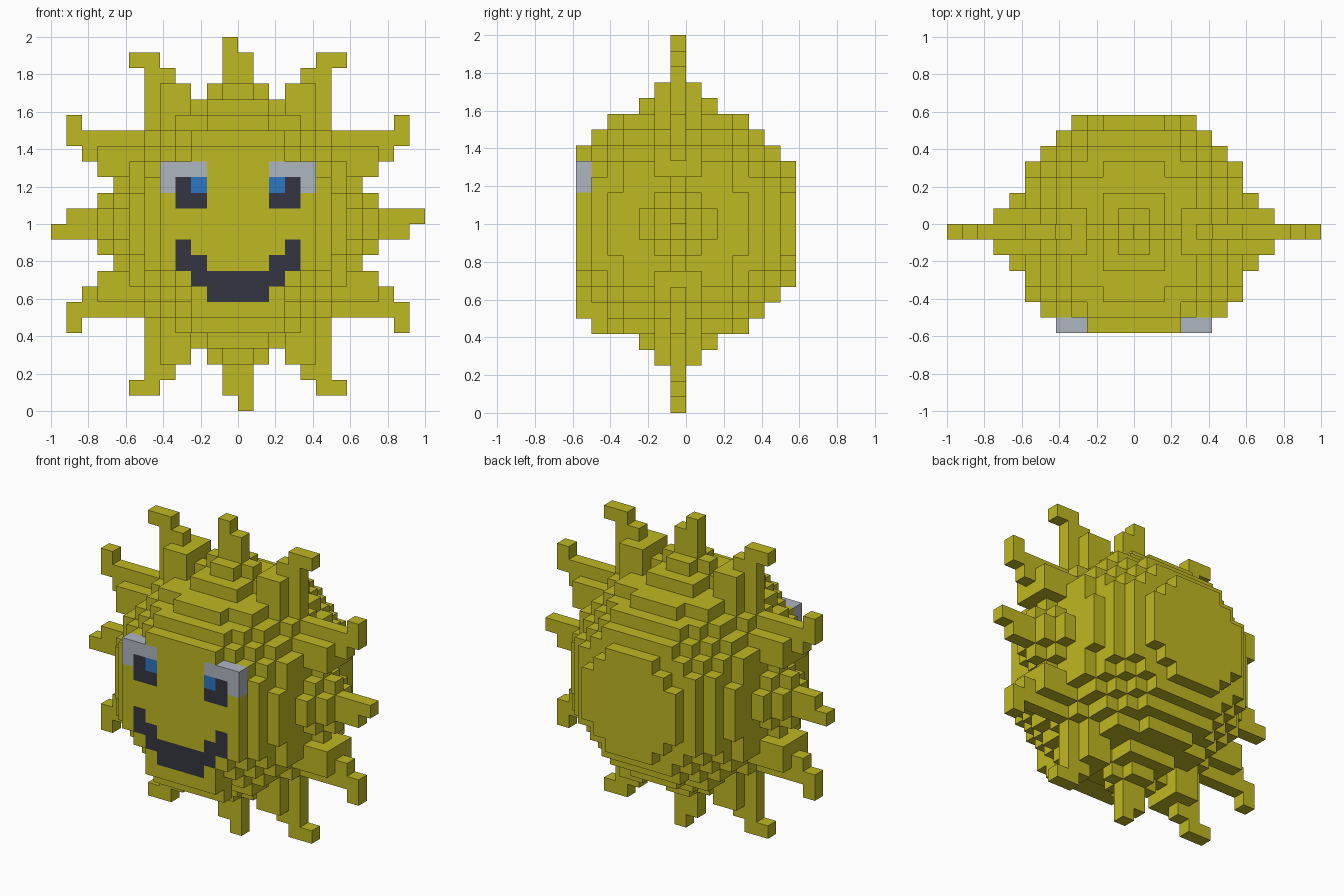
import bpy
import bmesh
from mathutils import Vector

cube = bpy.data.objects.get("Cube")
if cube:
    bpy.data.objects.remove(cube, do_unlink=True)

U = 1 / 12            # edge length of one block
MID = 12              # height of the centre, in blocks


def material(name, rgb):
    m = bpy.data.materials.new(name)
    m.use_nodes = True
    m.diffuse_color = (*rgb, 1)
    m.node_tree.nodes["Principled BSDF"].inputs["Base Color"].default_value = (*rgb, 1)
    return m


YELLOW = material("sun yellow", (0.52, 0.48, 0.016))
GREY = material("eye grey", (0.43, 0.47, 0.53))
DARK = material("dark slate", (0.036, 0.036, 0.053))
BLUE = material("iris blue", (0.027, 0.18, 0.55))

blocks = {}           # (x, y, z) block index -> part name


def fill(part, xs, ys, zs):
    for x in range(*xs):
        for y in range(*ys):
            for z in range(*zs):
                blocks[x, y, z] = part


def mirrored(part, xs, ys, zs):
    fill(part, xs, ys, zs)
    fill(part, (-xs[1], -xs[0]), ys, zs)


def fold(i):
    """Distance of a block index from the centre line."""
    return i if i >= 0 else -1 - i


# Ray reach by distance from the axis, for the middle slab and the root slabs
REACH = {
    0: [11, 9, 8, 9, 10, 11],
    1: [9, 8, 7, 9, 9, 0],
    2: [8, 8, 0, 0, 0, 0],
}


def in_ray(x, dy, z):
    a, b = sorted((fold(x), fold(z)))
    sideways = fold(x) > fold(z)
    if abs(dy) == 0:
        if a == 6:                                  # hooked end of a diagonal ray
            return b == 10
        if b == 11:                                 # offset tip of a straight ray
            return a == 0 and ((x < 0) == (z < 0)) == sideways
    if abs(dy) == 2 and sideways and a == 1:        # side roots are slimmer
        return False
    return abs(dy) in REACH and a < 6 and b < REACH[abs(dy)][a]


# Round body with a flat face, and the rays around its middle
for x in range(-12, 12):
    for y in range(-7, 7):
        for z in range(-12, 12):
            dy = y + 1
            near = max(fold(x), fold(z)) < 7
            if near and (x + .5) ** 2 + dy ** 2 + (z + .5) ** 2 <= 64:
                blocks[x, y, z + MID] = "body"
            elif in_ray(x, dy, z):
                blocks[x, y, z + MID] = "rays"

# Chin
fill("body", (-3, 3), (-7, -6), (6, 7))
fill("body", (-3, 3), (-6, -5), (5, 6))

# Eyes
FACE = (-7, -6)
mirrored("eye_whites", (2, 5), FACE, (14, 16))
mirrored("pupils", (2, 4), FACE, (13, 15))
mirrored("irises", (2, 3), FACE, (14, 15))

# Smile
mirrored("mouth", (3, 4), FACE, (9, 11))
mirrored("mouth", (2, 3), FACE, (8, 10))
mirrored("mouth", (0, 2), FACE, (7, 9))


def build(part, mat):
    """Skin the outer sides of every block in one part."""
    bm = bmesh.new()
    verts = {}

    def vert(p):
        key = tuple(p)
        if key not in verts:
            verts[key] = bm.verts.new((p[0] * U, p[1] * U, p[2] * U))
        return verts[key]

    for cell, name in blocks.items():
        if name != part:
            continue
        for axis in range(3):
            for side in (0, 1):
                step = Vector((0, 0, 0))
                step[axis] = 2 * side - 1
                if tuple(int(c + s) for c, s in zip(cell, step)) in blocks:
                    continue
                u, v = (axis + 1) % 3, (axis + 2) % 3
                ring = []
                for du, dv in ((0, 0), (1, 0), (1, 1), (0, 1)):
                    p = list(cell)
                    p[axis] += side
                    p[u] += du
                    p[v] += dv
                    ring.append(vert(p))
                bm.faces.new(ring if side else ring[::-1])
    mesh = bpy.data.meshes.new(part)
    bm.to_mesh(mesh)
    bm.free()
    mesh.materials.append(mat)
    bpy.context.collection.objects.link(bpy.data.objects.new(part, mesh))


for part, mat in (("body", YELLOW), ("rays", YELLOW), ("eye_whites", GREY),
                  ("pupils", DARK), ("irises", BLUE), ("mouth", DARK)):
    build(part, mat)
